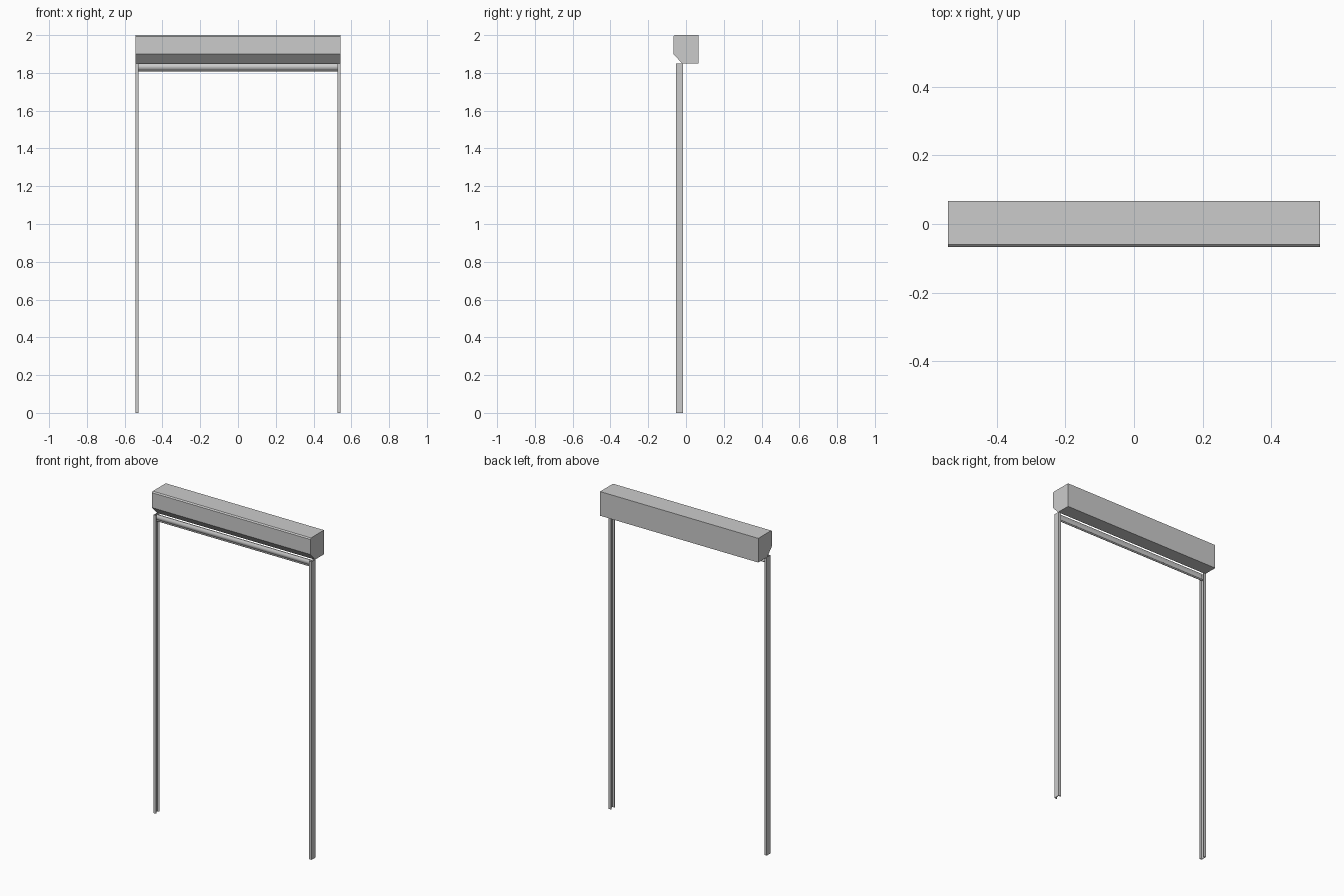
import bpy, math

if "Cube" in bpy.data.objects:
    bpy.data.objects.remove(bpy.data.objects["Cube"])


def extrude(name, pts, to3d, a, b):
    """Closed 2D profile swept between a and b along the remaining axis."""
    n = len(pts)
    verts = [to3d(p, t) for t in (a, b) for p in pts]
    faces = [tuple(range(n))[::-1], tuple(range(n, 2 * n))]
    faces += [(i, (i + 1) % n, n + (i + 1) % n, n + i) for i in range(n)]
    mesh = bpy.data.meshes.new(name)
    mesh.from_pydata(verts, [], faces)
    ob = bpy.data.objects.new(name, mesh)
    bpy.context.collection.objects.link(ob)
    bpy.context.view_layer.objects.active = ob
    bpy.ops.object.select_all(action='DESELECT')
    ob.select_set(True)
    bpy.ops.object.mode_set(mode='EDIT')
    bpy.ops.mesh.select_all(action='SELECT')
    bpy.ops.mesh.normals_make_consistent(inside=False)
    bpy.ops.object.mode_set(mode='OBJECT')
    return ob


def along_x(p, t):
    return (t, p[0], p[1])


def along_z(p, t):
    return (p[0], p[1], t)


# Shutter box: slanted lower front edge, small bevel on the upper front edge
box = [(-0.067, 1.9), (-0.067, 1.993), (-0.06, 2.0), (0.067, 2.0),
       (0.067, 1.85), (-0.02, 1.85)]
extrude("shutter_box", box, along_x, -0.543, 0.543)

# Guide rails: U channels that open towards the curtain
for side, s in (("left", -1), ("right", 1)):
    rail = [(0.543, -0.053), (0.526, -0.053), (0.526, -0.049), (0.539, -0.049),
            (0.539, -0.020), (0.526, -0.020), (0.526, -0.016), (0.543, -0.016)]
    extrude(side + "_guide_rail", [(s * x, y) for x, y in rail], along_z, 0.0, 1.85)

# Curtain slat: thin bowed strip running into the rails
outer, inner = [], []
for i in range(9):
    u = i / 8
    z = 1.815 + 0.034 * u
    bow = 0.007 * math.sin(math.pi * u)
    outer.append((-0.036 - bow, z))
    inner.append((-0.031 - bow, z))
slat = extrude("curtain_slat", outer + inner[::-1], along_x, -0.532, 0.532)
bpy.ops.object.shade_smooth_by_angle(angle=math.radians(35))

# Bottom bar: narrow rounded strip under the slat
bar = [(-0.034 + 0.006 * math.cos(a), 1.812 + 0.005 * math.sin(a))
       for a in (math.tau * k / 12 for k in range(12))]
extrude("bottom_bar", bar, along_x, -0.532, 0.532)
bpy.ops.object.shade_smooth_by_angle(angle=math.radians(35))
